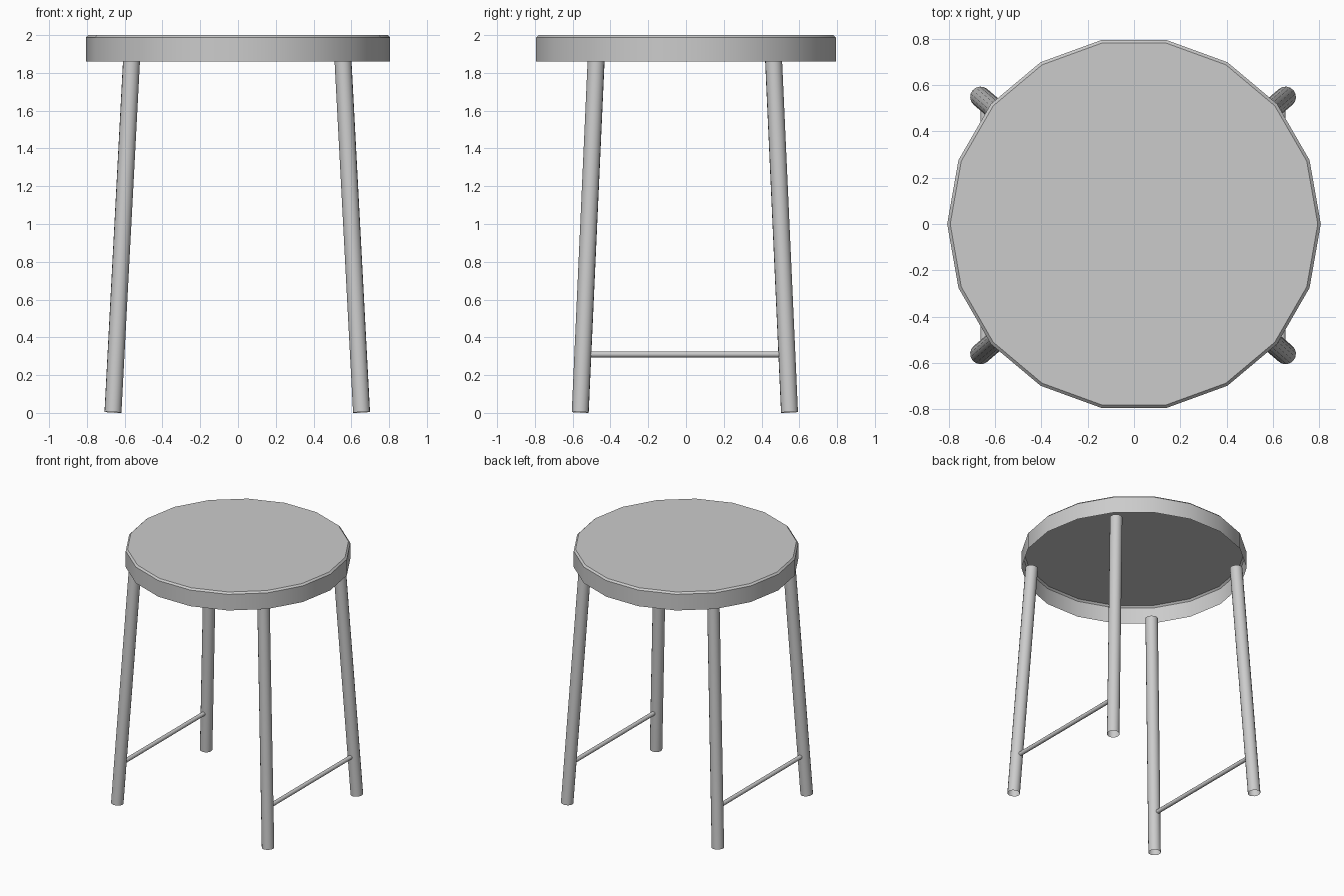
import bpy, bmesh, math
from mathutils import Vector

if "Cube" in bpy.data.objects:
    bpy.data.objects.remove(bpy.data.objects["Cube"])


def finish(name, bm):
    mesh = bpy.data.meshes.new(name)
    bm.to_mesh(mesh)
    bm.free()
    obj = bpy.data.objects.new(name, mesh)
    bpy.context.collection.objects.link(obj)
    bpy.ops.object.select_all(action='DESELECT')
    obj.select_set(True)
    bpy.context.view_layer.objects.active = obj
    bpy.ops.object.shade_smooth_by_angle(angle=math.radians(35))
    return obj


def tube(name, a, b, radius, sides):
    """Open-ended round tube from a to b."""
    a, b = Vector(a), Vector(b)
    axis = b - a
    bm = bmesh.new()
    bmesh.ops.create_cone(bm, cap_ends=False, segments=sides,
                          radius1=radius, radius2=radius, depth=axis.length)
    turn = axis.to_track_quat('Z', 'Y').to_matrix().to_4x4()
    bmesh.ops.transform(bm, matrix=turn, verts=bm.verts)
    bmesh.ops.translate(bm, vec=(a + b) / 2, verts=bm.verts)
    return finish(name, bm)


# Seat: 18-sided shell, open underneath, with a narrow chamfer on top
SIDES = 18
bm = bmesh.new()
rings = []
for r, z in [(0.806, 1.86), (0.806, 1.987), (0.793, 2.0)]:
    rings.append([bm.verts.new((r * math.cos(2 * math.pi * i / SIDES),
                                r * math.sin(2 * math.pi * i / SIDES), z))
                  for i in range(SIDES)])
for low, high in zip(rings, rings[1:]):
    for i in range(SIDES):
        j = (i + 1) % SIDES
        bm.faces.new((low[i], low[j], high[j], high[i]))
bm.faces.new(rings[-1])
finish("seat", bm)

# Splayed legs, and a low stretcher joining front and back on each side
OX, OY = -0.004, -0.006
for side, sx in (("left", -1), ("right", 1)):
    for end, sy in (("front", -1), ("back", 1)):
        tube(f"{end}_{side}_leg",
             (OX + sx * 0.658, OY + sy * 0.554, 0.003),
             (OX + sx * 0.56, OY + sy * 0.47, 1.862), 0.045, 16)
    x = OX + sx * 0.642
    tube(f"{side}_stretcher", (x, OY - 0.535, 0.31), (x, OY + 0.535, 0.31), 0.016, 12)
